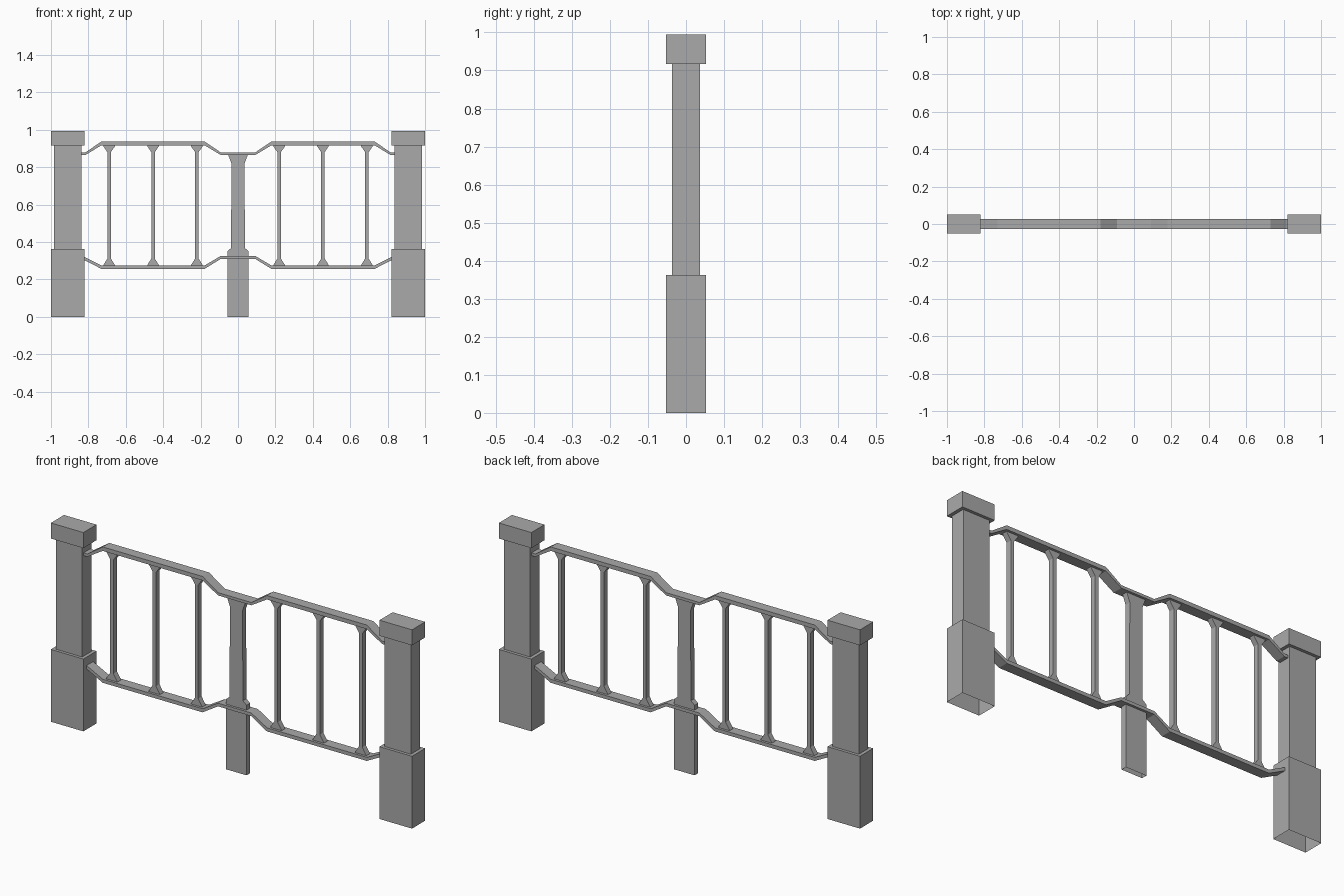
import bpy
import bmesh

cube = bpy.data.objects.get("Cube")
if cube:
    bpy.data.objects.remove(cube, do_unlink=True)

metal = bpy.data.materials.new("grey_metal")
GREY = (0.4, 0.4, 0.4, 1)
metal.diffuse_color = GREY
metal.use_nodes = True
metal.node_tree.nodes["Principled BSDF"].inputs["Base Color"].default_value = GREY


def prism(name, outline, half_depth, open_bottom=False):
    """Extrude an (x, z) outline along y, optionally leaving its underside open."""
    bm = bmesh.new()
    face = bm.faces.new([bm.verts.new((x, -half_depth, z)) for x, z in outline])
    ext = bmesh.ops.extrude_face_region(bm, geom=[face], use_keep_orig=True)
    for v in ext["geom"]:
        if isinstance(v, bmesh.types.BMVert):
            v.co.y = half_depth
    bmesh.ops.recalc_face_normals(bm, faces=bm.faces[:])
    if open_bottom:
        under = [f for f in bm.faces if all(v.co.z < 0.001 for v in f.verts)]
        bmesh.ops.delete(bm, geom=under, context="FACES_ONLY")
    mesh = bpy.data.meshes.new(name)
    bm.to_mesh(mesh)
    bm.free()
    mesh.materials.append(metal)
    obj = bpy.data.objects.new(name, mesh)
    bpy.context.collection.objects.link(obj)
    return obj


def block(name, x, half_width, half_depth, z0, z1, open_bottom=False):
    a, b = x - half_width, x + half_width
    prism(name, [(a, z0), (b, z0), (b, z1), (a, z1)], half_depth, open_bottom)


def symmetric(half):
    """Complete a right-hand outline, listed bottom to top, with its mirror."""
    return half + [(-x, z) for x, z in reversed(half)]


# End posts: base, shaft and cap
for side, s in (("left", 1), ("right", -1)):
    block(side + "_post_base", s * 0.91, 0.09, 0.052, 0, 0.362, True)
    block(side + "_post_shaft", s * 0.91, 0.073, 0.037, 0.36, 0.92)
    block(side + "_post_cap", s * 0.91, 0.09, 0.052, 0.917, 0.995)

# Rails: each half runs from the centre to the post as (x, underside, top)
upper = [(0.092, 0.865, 0.879), (0.178, 0.917, 0.937),
         (0.731, 0.917, 0.937), (0.816, 0.865, 0.879), (0.84, 0.865, 0.879)]
lower = [(0.092, 0.310, 0.326), (0.178, 0.257, 0.275),
         (0.731, 0.257, 0.275), (0.825, 0.305, 0.322)]
for name, path in (("top_rail", upper), ("bottom_rail", lower)):
    under = [(x, a) for x, a, b in path]
    over = [(x, b) for x, a, b in path]
    mirror = lambda pts: [(-x, z) for x, z in pts]
    prism(name, mirror(under)[::-1] + under + over[::-1] + mirror(over), 0.026)

# Centre post with a shouldered foot and a flared head
prism("centre_post", symmetric([(0.057, 0), (0.057, 0.35), (0.037, 0.368),
                                (0.035, 0.82), (0.053, 0.868)]), 0.014, True)

# Balusters, flared where they meet the rails
baluster = symmetric([(0.031, 0.27), (0.031, 0.277), (0.009, 0.312),
                      (0.009, 0.88), (0.031, 0.912), (0.031, 0.92)])
for side, s in (("left", 1), ("right", -1)):
    for i, x in enumerate((0.22, 0.454, 0.689)):
        prism(f"{side}_baluster_{i + 1}", [(s * x + dx, z) for dx, z in baluster], 0.014)
